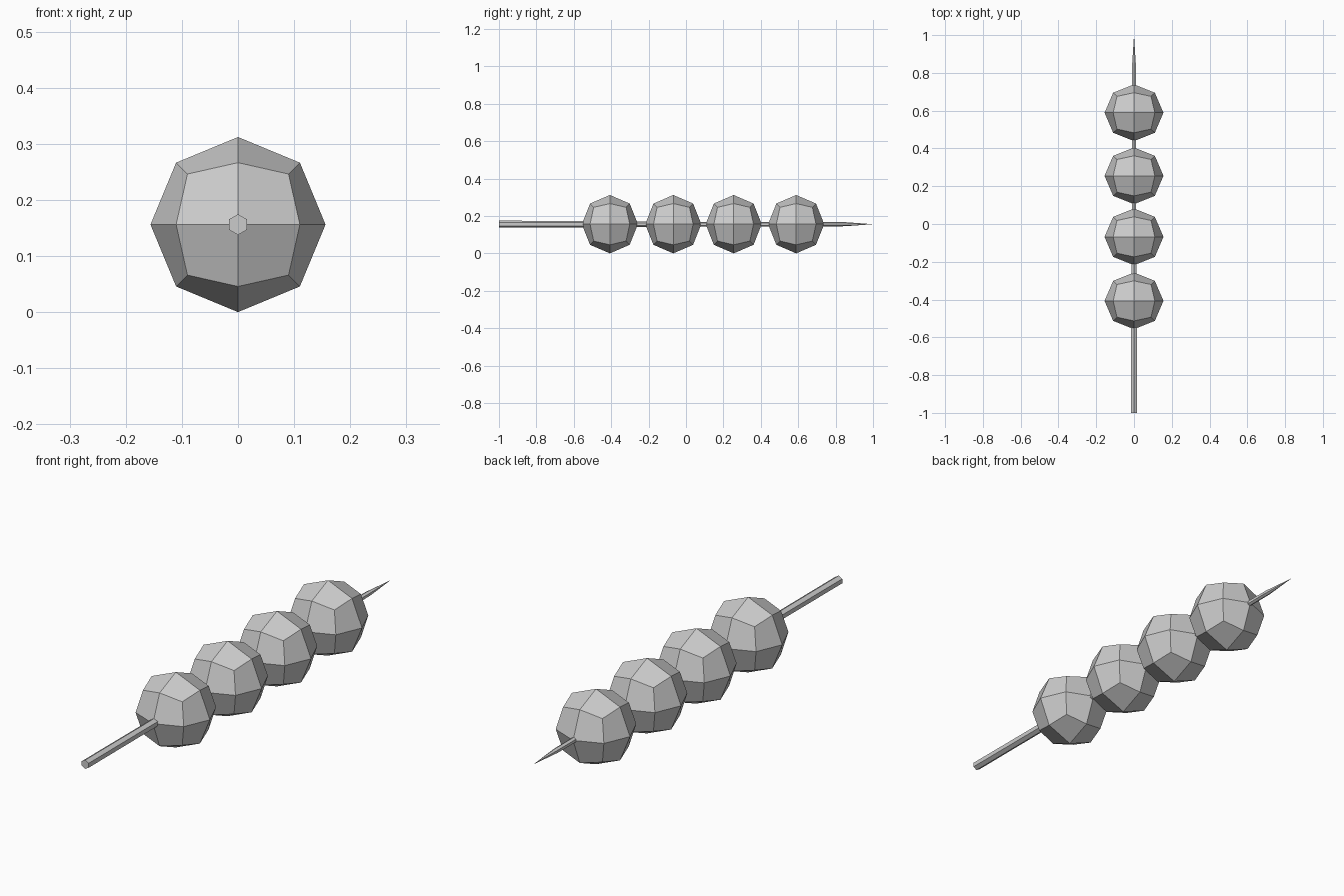
import bpy
import bmesh
from math import cos, sin, tau
from mathutils import Vector

if "Cube" in bpy.data.objects:
    bpy.data.objects.remove(bpy.data.objects["Cube"], do_unlink=True)

AXIS_Z = 0.156                                # height of the skewer's axis
BEAD_RADII = Vector((0.156, 0.15, 0.156))
BEAD_CENTRES = (-0.407, -0.068, 0.255, 0.589)  # along y
SIDES = 6

grey = bpy.data.materials.new("plain_grey")
grey.use_nodes = True
colour = (0.6, 0.6, 0.6, 1)
grey.diffuse_color = colour
grey.node_tree.nodes["Principled BSDF"].inputs["Base Color"].default_value = colour


def add_object(name, bm, y=0.0):
    bmesh.ops.recalc_face_normals(bm, faces=bm.faces)
    mesh = bpy.data.meshes.new(name)
    bm.to_mesh(mesh)
    bm.free()
    mesh.materials.append(grey)
    obj = bpy.data.objects.new(name, mesh)
    obj.location = (0, y, AXIS_Z)
    bpy.context.collection.objects.link(obj)


# Dumplings: a cube split once and rounded onto a ball, left faceted
for number, y in enumerate(BEAD_CENTRES, 1):
    bm = bmesh.new()
    bmesh.ops.create_cube(bm, size=2)
    bmesh.ops.subdivide_edges(bm, edges=bm.edges[:], cuts=1, use_grid_fill=True)
    for v in bm.verts:
        v.co = v.co.normalized() * BEAD_RADII
    add_object(f"dumpling_{number}", bm, y)

# Skewer: six-sided rod, thicker at the handle, ending in a point
profile = [(-1, 0.0185), (-0.5, 0.018), (-0.3, 0.014), (0.85, 0.011)]
bm = bmesh.new()
rings = [[bm.verts.new((r * sin(tau * i / SIDES), y, r * cos(tau * i / SIDES)))
          for i in range(SIDES)] for y, r in profile]
tip = bm.verts.new((0, 1, 0))
bm.faces.new(rings[0])
for i in range(SIDES):
    j = (i + 1) % SIDES
    for a, b in zip(rings, rings[1:]):
        bm.faces.new((a[i], a[j], b[j], b[i]))
    bm.faces.new((rings[-1][i], rings[-1][j], tip))
add_object("skewer", bm)
